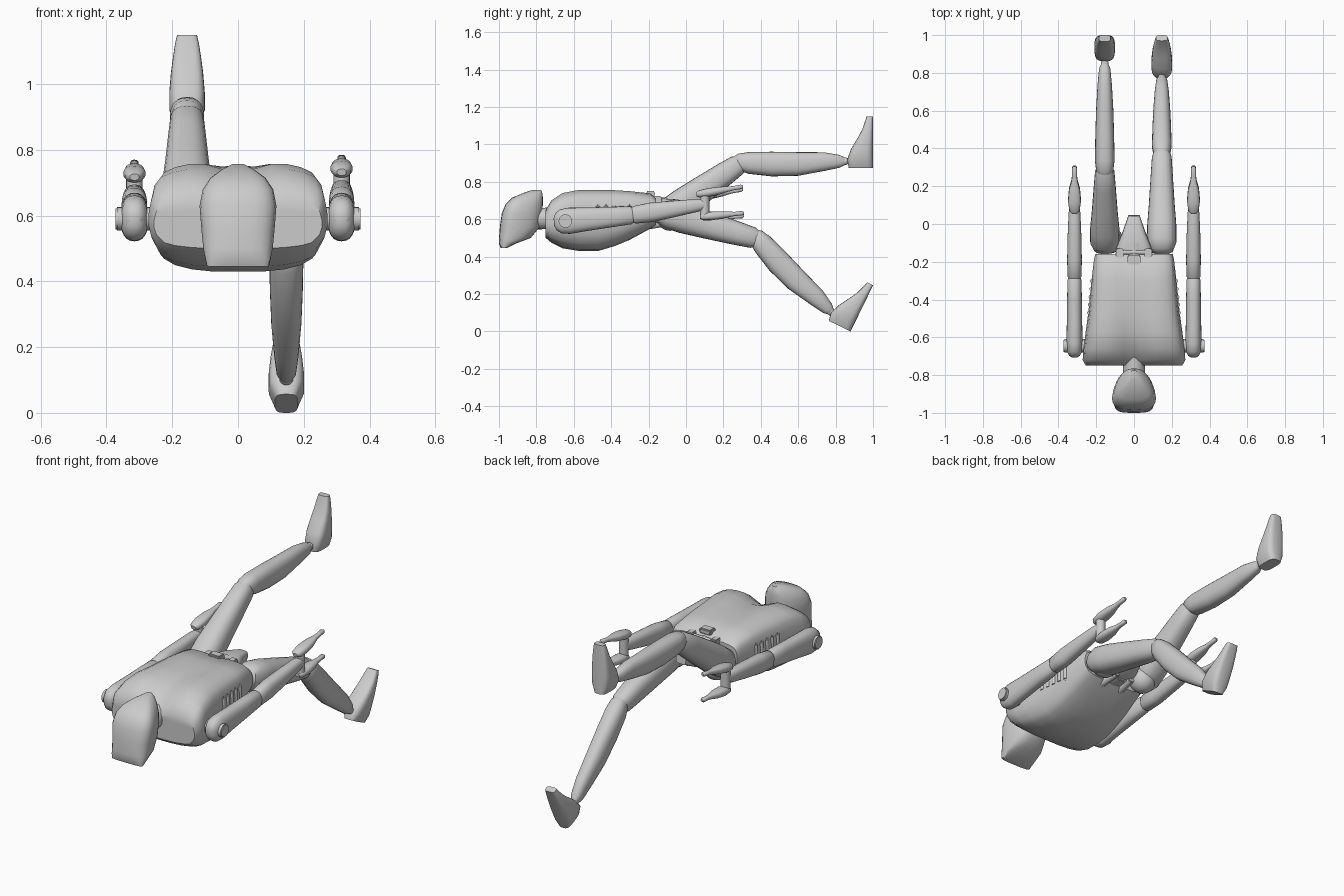
import bpy, bmesh, math
from mathutils import Vector

if "Cube" in bpy.data.objects:
    bpy.data.objects.remove(bpy.data.objects["Cube"], do_unlink=True)


def finish(name, bm, angle=35):
    bmesh.ops.recalc_face_normals(bm, faces=bm.faces)
    mesh = bpy.data.meshes.new(name)
    bm.to_mesh(mesh)
    bm.free()
    ob = bpy.data.objects.new(name, mesh)
    bpy.context.collection.objects.link(ob)
    bpy.ops.object.select_all(action="DESELECT")
    ob.select_set(True)
    bpy.context.view_layer.objects.active = ob
    bpy.ops.object.shade_smooth_by_angle(angle=math.radians(angle))
    return ob


def skin(name, rings, angle=35):
    """Join rings of points into a closed tube."""
    bm = bmesh.new()
    loops = [[bm.verts.new(p) for p in ring] for ring in rings]
    n = len(loops[0])
    for a, b in zip(loops, loops[1:]):
        for i in range(n):
            j = (i + 1) % n
            bm.faces.new((a[i], a[j], b[j], b[i]))
    bm.faces.new(loops[0])
    bm.faces.new(loops[-1])
    return finish(name, bm, angle)


def oval(centre, rx, ru, up, power, n=24):
    """Rounded-square ring spanned by x and the up direction."""
    pts = []
    for i in range(n):
        a = math.tau * i / n
        c, s = math.cos(a), math.sin(a)
        u = math.copysign(abs(c) ** (2 / power), c) * rx
        v = math.copysign(abs(s) ** (2 / power), s) * ru
        pts.append(centre + Vector((u, 0, 0)) + up * v)
    return pts


def limb(name, x, a, b, profile, power=2.4):
    """Tapered body from a to b, both (y, z); profile rows are t, rx, ru, offset."""
    a, b = Vector((x, *a)), Vector((x, *b))
    d = (b - a).normalized()
    up = Vector((0, -d.z, d.y))
    return skin(name, [oval(a.lerp(b, t) + up * o, rx, ru, up, power)
                       for t, rx, ru, o in profile])


def cylinder(name, a, b, r, bevel=0.004):
    a, b = Vector(a), Vector(b)
    bm = bmesh.new()
    bmesh.ops.create_cone(bm, cap_ends=True, segments=20, radius1=r, radius2=r,
                          depth=(b - a).length)
    rims = [e for e in bm.edges if abs(e.verts[0].co.z - e.verts[1].co.z) < 1e-5]
    bmesh.ops.bevel(bm, geom=rims, offset=bevel, segments=2, affect="EDGES")
    turn = (b - a).to_track_quat("Z", "Y")
    for v in bm.verts:
        v.co = turn @ v.co + (a + b) / 2
    return finish(name, bm)


def ball(name, centre, r):
    bm = bmesh.new()
    bmesh.ops.create_uvsphere(bm, u_segments=20, v_segments=12, radius=r)
    bmesh.ops.translate(bm, verts=bm.verts, vec=centre)
    return finish(name, bm, 60)


def box(name, centre, size):
    bm = bmesh.new()
    bmesh.ops.create_cube(bm, size=1)
    bmesh.ops.scale(bm, verts=bm.verts, vec=size)
    bmesh.ops.bevel(bm, geom=bm.edges[:], offset=0.006, segments=2, affect="EDGES")
    bmesh.ops.translate(bm, verts=bm.verts, vec=centre)
    return finish(name, bm)


# Torso: one half outline, stretched along the body with a valley between the shoulders
HALF = [(0, 0), (.3, 0), (.55, .02), (.75, .06), (.88, .12), (.97, .27), (1, .42), (1, .58),
        (.98, .72), (.95, .84), (.88, .92), (.75, .97), (.58, 1), (.4, 1), (.2, .98)]
TORSO = [(-.75, .255, .5, .65, .03), (-.72, .272, .475, .7, .05), (-.66, .267, .445, .74, .04),
         (-.57, .256, .43, .757, .02), (-.47, .242, .43, .757, .01), (-.38, .233, .457, .755, 0),
         (-.3, .225, .49, .75, 0), (-.19, .212, .55, .738, 0), (-.16, .205, .57, .71, 0)]
rings = []
for y, w, low, top, valley in TORSO:
    right = [Vector((fx * w, y, low + fz * (top - low))) for fx, fz in HALF]
    right[-1].z -= valley * .4
    left = [Vector((-p.x, p.y, p.z)) for p in reversed(right[1:])]
    rings.append(right + [Vector((0, y, top - valley))] + left)
skin("torso", rings, 40)

# Head: stacked ovals, narrowed towards the neck
HEAD = [(.445, -.99, -.96, .09), (.47, -1, -.91, .097), (.5, -1, -.83, .105),
        (.56, -.995, -.78, .113), (.63, -.985, -.77, .12), (.68, -.965, -.765, .113),
        (.715, -.93, -.765, .093), (.74, -.87, -.768, .062), (.757, -.82, -.775, .025)]
rings = []
for z, y0, y1, w in HEAD:
    ring = oval(Vector((0, (y0 + y1) / 2, z)), w, (y1 - y0) / 2, Vector((0, 1, 0)), 3.2)
    for p in ring:
        p.x *= 1.05 - .5 * ((p.y + 1) / .23) ** 2
    rings.append(ring)
skin("head", rings, 40)
cylinder("neck", (0, -.84, .6), (0, -.64, .61), .057)

# Pelvis and waist
limb("pelvis", 0, (-.2, .635), (.045, .66),
     [(0, .1, .065, 0), (.3, .095, .07, 0), (.65, .06, .055, 0), (1, .03, .022, 0)], 4)
cylinder("waist_joint", (0, -.24, .64), (0, -.1, .64), .075)
box("waist_clasp", (0, -.19, .735), (.07, .05, .03))
cylinder("waist_rod", (-.085, -.15, .705), (.085, -.15, .705), .012)

# Leg profiles shared by both sides
THIGH = [(-.2, .03, .025, 0), (-.16, .06, .055, 0), (-.06, .077, .077, 0), (.12, .078, .08, 0),
         (.4, .068, .074, 0), (.75, .058, .064, 0), (.95, .052, .056, 0), (1.04, .035, .036, 0)]
SHIN = [(-.06, .025, .025, .01), (-.02, .045, .045, .005), (.08, .052, .058, 0),
        (.3, .05, .066, -.008), (.55, .046, .063, -.01), (.8, .038, .05, 0),
        (.95, .03, .034, 0), (1, .018, .02, 0)]
FOOT = [(0, .13, .035), (.045, .138, .054), (.1, .118, .054), (.16, .082, .049),
        (.205, .058, .043), (.25, .042, .036), (.275, .034, .03)]
LEGS = [("right", -.155, (-.07, .65), (.29, .9), (.85, .91), (1, .875), 0),
        ("left", .147, (-.07, .62), (.38, .495), (.775, .105), (.88, 0), -26)]
for side, x, hip, knee, ankle, heel, tilt in LEGS:
    limb(side + "_thigh", x, hip, knee, THIGH)
    limb(side + "_shin", x, knee, ankle, SHIN)
    ball(side + "_ankle", (x, *ankle), .021)
    tilt = math.radians(tilt)
    along = Vector((0, -math.sin(tilt), math.cos(tilt)))
    back = Vector((0, math.cos(tilt), math.sin(tilt)))
    base = Vector((x, *heel))
    skin(side + "_foot", [oval(base + along * t - back * (depth / 2), w, depth / 2, back, 3.4)
                          for t, depth, w in FOOT])

# Arm profiles
UPPER = [(-.17, .015, .02, 0), (-.14, .03, .045, 0), (-.07, .041, .064, 0), (.05, .043, .07, 0),
         (.3, .041, .063, 0), (.7, .039, .054, 0), (.97, .037, .048, 0), (1.03, .028, .036, 0)]
FOREARM = [(-.03, .024, .032, 0), (.02, .037, .047, 0), (.25, .039, .052, 0),
           (.6, .036, .043, 0), (.9, .031, .034, 0), (1, .024, .026, 0)]
FINGER = [(0, .014, .01, 0), (.06, .027, .019, 0), (.25, .034, .023, 0), (.5, .029, .02, 0),
          (.68, .016, .014, 0), (.8, .013, .011, 0), (.96, .013, .012, 0), (1, .007, .006, 0)]

for side, s in (("left", 1), ("right", -1)):
    x = s * .315
    drop = 0 if s > 0 else .015
    limb(side + "_upper_arm", x, (-.645, .59), (-.285, .622), UPPER)
    limb(side + "_forearm", x, (-.285, .622), (.1, .68 - drop), FOREARM)
    cylinder(side + "_shoulder_cap", (s * .23, -.645, .59), (s * .372, -.645, .59), .036)
    cylinder(side + "_palm", (x, .1, .61 - drop), (x, .1, .745 - drop), .025)
    limb(side + "_upper_finger", x, (.055, .732 - drop), (.305, .775 - drop), FINGER)
    limb(side + "_lower_finger", x, (.075, .612 - drop), (.31, .633 - drop), FINGER)

    # Side vents, hip joint and waist pistons
    for i in range(5):
        y = -.47 + i * .042
        vx = s * (.237 - i * .004)
        cylinder(f"{side}_vent_rib_{i + 1}", (vx, y, .575), (vx, y, .68), .011, .009)
    ball(side + "_hip_joint", (s * .13, -.085, .61), .072)
    cylinder(side + "_waist_piston", (s * .065, -.24, .56), (s * .05, -.08, .585), .02)
    box(side + "_waist_block", (s * .075, -.165, .705), (.04, .07, .04))
